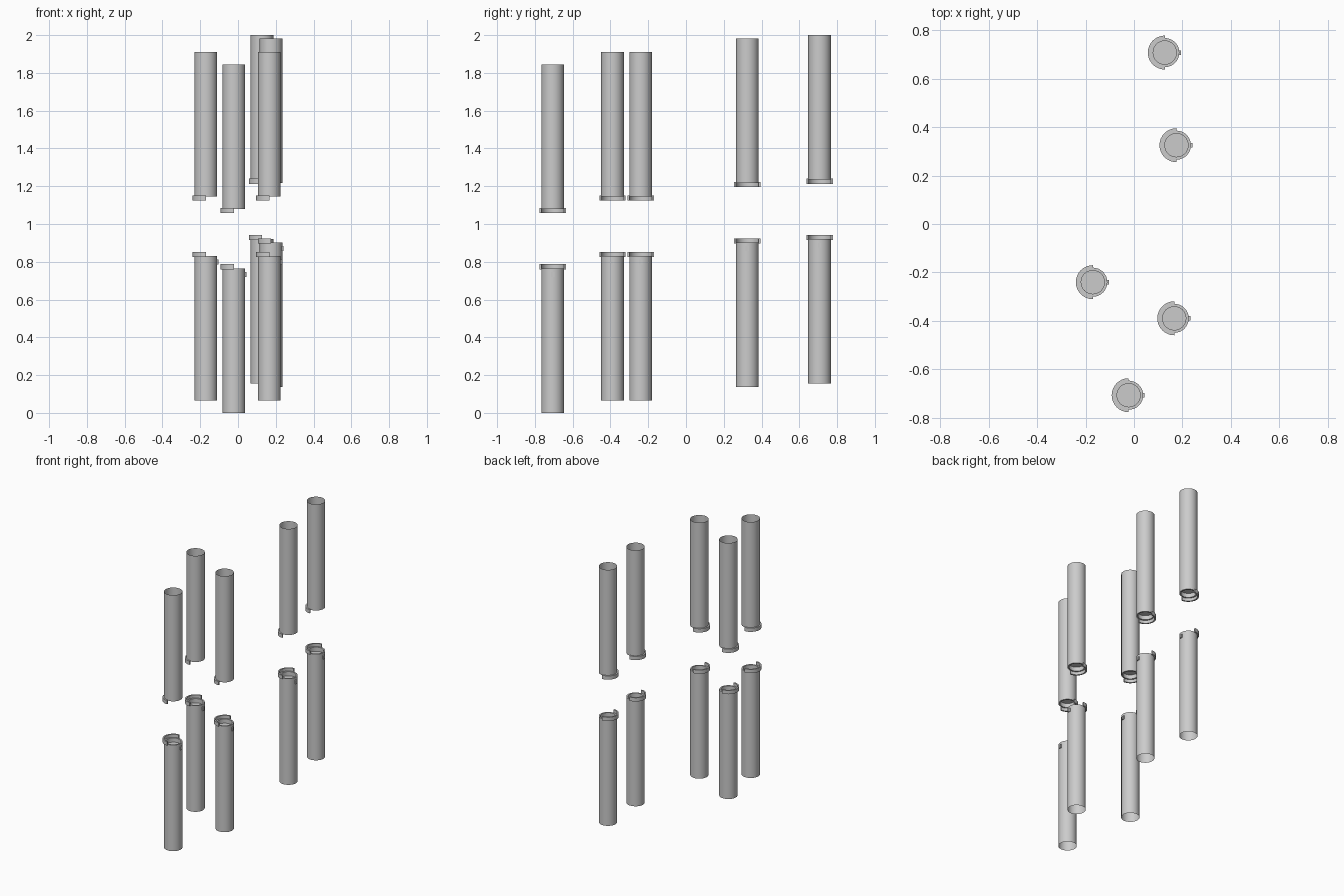
import bpy, bmesh, math

if "Cube" in bpy.data.objects:
    bpy.data.objects.remove(bpy.data.objects["Cube"])

R, LENGTH, TOTAL = 0.06, 0.765, 1.845
# x, y, base height of each tube pair
PAIRS = [(0.127, 0.707, 0.155), (0.175, 0.325, 0.137), (-0.17, -0.24, 0.066),
         (0.166, -0.389, 0.066), (-0.022, -0.706, 0.0)]


def lathe(name, profile, loc, start, sweep, steps, flip=False, closed=False):
    """Revolve a (radius, height) profile around z; flip turns it upside down."""
    bm = bmesh.new()
    vs = [bm.verts.new((r * math.cos(start), r * math.sin(start), z)) for r, z in profile]
    pairs = list(zip(vs, vs[1:] + vs[:1])) if closed else list(zip(vs, vs[1:]))
    edges = [bm.edges.new(p) for p in pairs]
    bmesh.ops.spin(bm, geom=vs + edges, cent=(0, 0, 0), axis=(0, 0, 1),
                   angle=sweep, steps=steps)
    bmesh.ops.remove_doubles(bm, verts=bm.verts, dist=1e-5)
    if closed:
        bmesh.ops.holes_fill(bm, edges=[e for e in bm.edges if e.is_boundary], sides=8)
    if flip:
        for v in bm.verts:
            v.co.z = TOTAL - v.co.z
    bmesh.ops.recalc_face_normals(bm, faces=bm.faces)
    me = bpy.data.meshes.new(name)
    bm.to_mesh(me)
    bm.free()
    ob = bpy.data.objects.new(name, me)
    ob.location = loc
    bpy.context.collection.objects.link(ob)
    bpy.ops.object.select_all(action='DESELECT')
    ob.select_set(True)
    bpy.context.view_layer.objects.active = ob
    bpy.ops.object.shade_smooth_by_angle(angle=math.radians(35))
    return ob


# open sleeve with a lip and recessed plug at the joint end
TUBE = [(R, 0), (R, LENGTH), (0.05, LENGTH), (0.05, LENGTH - 0.03), (0, LENGTH - 0.03)]
# half collar around the joint end
COLLAR = [(R, 0.76), (0.07, 0.76), (0.07, 0.787), (R, 0.787)]

for loc in PAIRS:
    for flip, side in ((False, "lower"), (True, "upper")):
        lathe(side + "_tube", TUBE, loc, 0, 2 * math.pi, 32, flip)
        lathe(side + "_half_collar", COLLAR, loc, math.pi / 2, math.pi, 16, flip, True)
    # small catch on the lower tube
    bpy.ops.mesh.primitive_cube_add(size=1, location=(loc[0] + 0.061, loc[1], loc[2] + 0.733))
    catch = bpy.context.object
    catch.name = "catch"
    catch.scale = (0.01, 0.018, 0.025)
